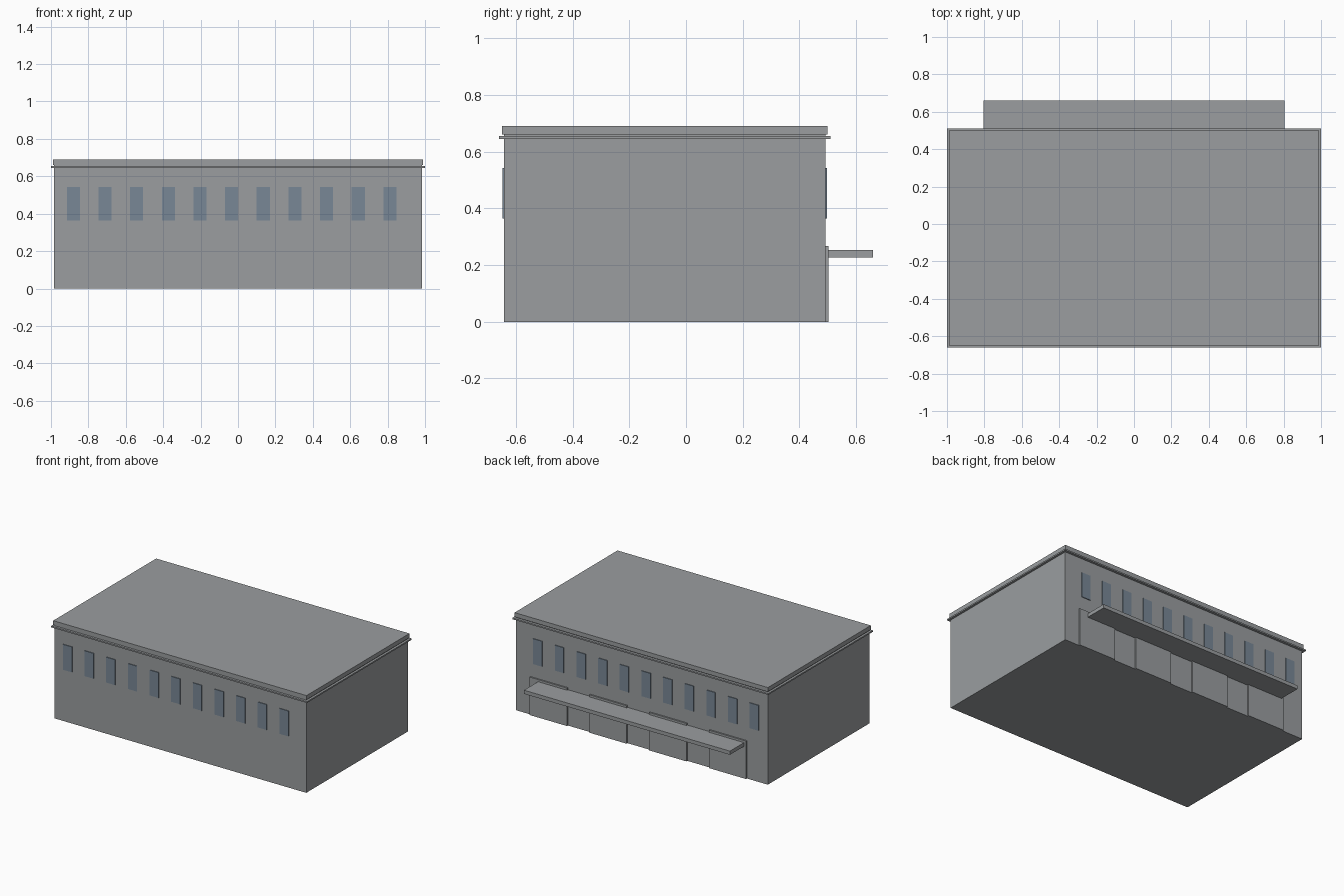
import bpy

cube = bpy.data.objects.get("Cube")
if cube:
    bpy.data.objects.remove(cube, do_unlink=True)


def make_material(name, colour):
    mat = bpy.data.materials.new(name)
    mat.use_nodes = True
    mat.diffuse_color = (*colour, 1)
    bsdf = next(n for n in mat.node_tree.nodes if n.type == "BSDF_PRINCIPLED")
    bsdf.inputs["Base Color"].default_value = (*colour, 1)
    return mat


def box(name, x, y, z, mat):
    """Box spanning the given (min, max) ranges."""
    spans = (x, y, z)
    bpy.ops.mesh.primitive_cube_add(size=1, location=[(a + b) / 2 for a, b in spans])
    obj = bpy.context.object
    obj.name = name
    obj.scale = [b - a for a, b in spans]
    bpy.ops.object.transform_apply(location=False, rotation=False, scale=True)
    obj.data.materials.append(mat)
    return obj


grey = make_material("concrete_grey", (0.325, 0.34, 0.35))
glass = make_material("window_blue_grey", (0.19, 0.245, 0.305))

FRONT, BACK = -0.643, 0.492

# Main block, cornice ledge and roof slab
box("building_body", (-0.984, 0.984), (FRONT, BACK), (0, 0.66), grey)
box("cornice_ledge", (-1, 1), (FRONT - 0.016, BACK + 0.018), (0.645, 0.655), grey)
box("roof_slab", (-0.99, 0.99), (FRONT - 0.006, BACK + 0.008), (0.661, 0.691), grey)

# Upper row of windows on both long walls
for i in range(11):
    x = -0.88 + i * 0.1692
    span, height = (x - 0.035, x + 0.035), (0.364, 0.543)
    box(f"front_window_{i + 1}", span, (FRONT - 0.005, FRONT + 0.003), height, glass)
    box(f"back_window_{i + 1}", span, (BACK - 0.003, BACK + 0.005), height, glass)

# Loading doors along the back wall
for i in range(4):
    x = 0.725 - i * 0.467
    box(f"loading_door_{i + 1}", (x - 0.146, x + 0.146), (BACK - 0.01, BACK + 0.01),
        (0, 0.268), grey)

# Canopy over the loading doors
box("loading_canopy", (-0.805, 0.805), (BACK - 0.01, 0.659), (0.227, 0.253), grey)
